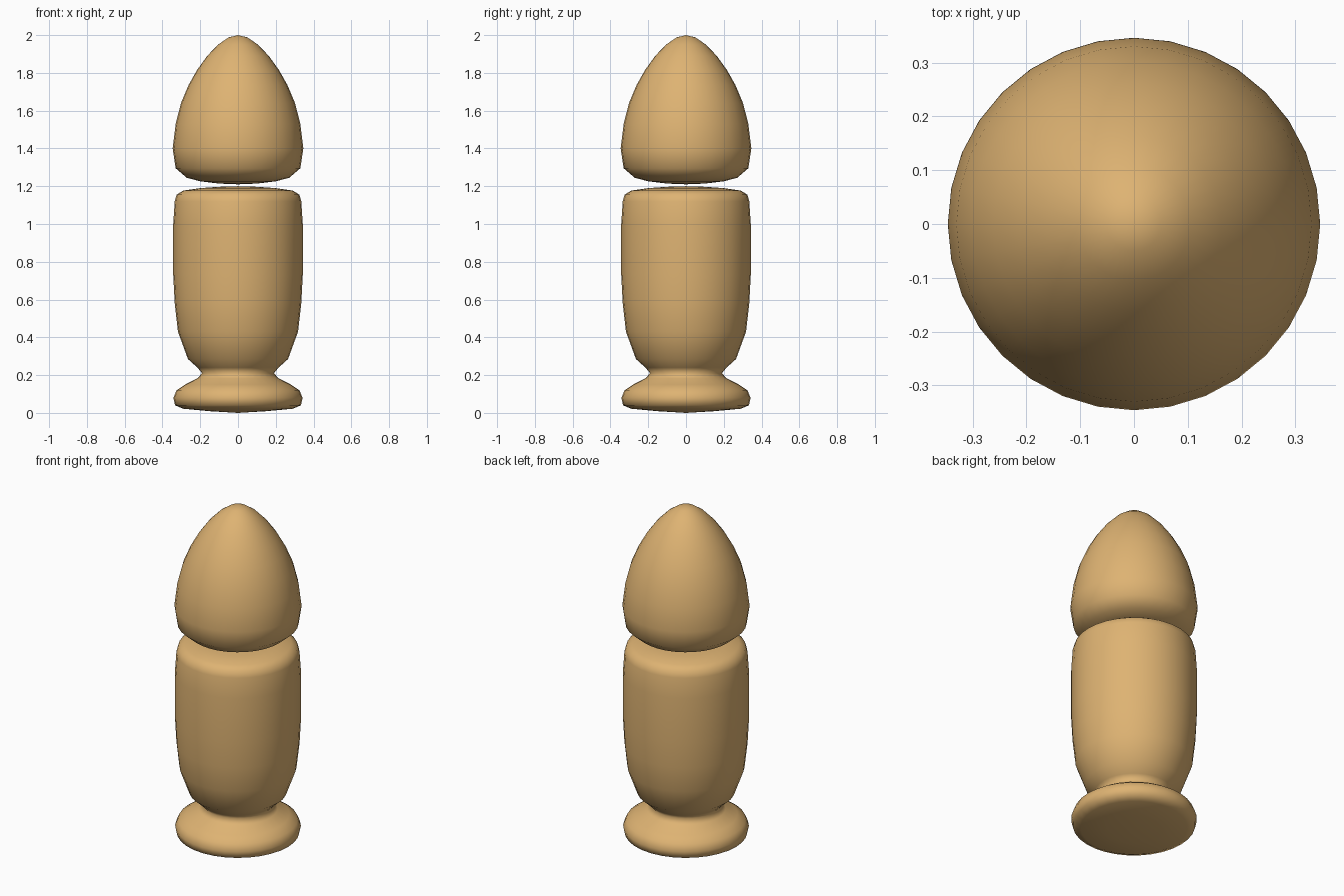
import bpy, bmesh, math

if "Cube" in bpy.data.objects:
    bpy.data.objects.remove(bpy.data.objects["Cube"])

SIDES = 32

wood = bpy.data.materials.new("wood")
wood.diffuse_color = (0.73, 0.45, 0.17, 1)
wood.use_nodes = True
wood.node_tree.nodes["Principled BSDF"].inputs["Base Color"].default_value = wood.diffuse_color


def turned(name, profile):
    """Lathe a closed (radius, z) profile, listed bottom to top, around z."""
    bm = bmesh.new()
    verts = [bm.verts.new((r, 0, z)) for r, z in profile]
    edges = [bm.edges.new(pair) for pair in zip(verts, verts[1:])]
    bmesh.ops.spin(bm, geom=verts + edges, cent=(0, 0, 0), axis=(0, 0, 1),
                   angle=math.tau, steps=SIDES, use_duplicate=False)
    bmesh.ops.remove_doubles(bm, verts=bm.verts, dist=1e-4)
    bmesh.ops.recalc_face_normals(bm, faces=bm.faces)
    for face in bm.faces:
        face.smooth = True
    mesh = bpy.data.meshes.new(name)
    bm.to_mesh(mesh)
    bm.free()
    mesh.materials.append(wood)
    obj = bpy.data.objects.new(name, mesh)
    bpy.context.collection.objects.link(obj)
    return obj


# Foot, narrow neck and rounded barrel
turned("footed_body", [
    (0, 0.0), (0.15, 0.009), (0.29, 0.022), (0.333, 0.04), (0.342, 0.08),
    (0.325, 0.12), (0.28, 0.15), (0.215, 0.183), (0.19, 0.21),
    (0.215, 0.24), (0.265, 0.285), (0.318, 0.43), (0.335, 0.58),
    (0.343, 0.73), (0.343, 1.0), (0.335, 1.12), (0.325, 1.155),
    (0.29, 1.177), (0.2, 1.19), (0.1, 1.197), (0, 1.2)])

# Egg-shaped head, floating just above the barrel
turned("egg_head", [
    (0, 1.21), (0.1, 1.214), (0.2, 1.226), (0.272, 1.245), (0.33, 1.295),
    (0.346, 1.4), (0.33, 1.53), (0.302, 1.64), (0.262, 1.735),
    (0.217, 1.815), (0.163, 1.89), (0.105, 1.95), (0.05, 1.988), (0, 2.0)])
